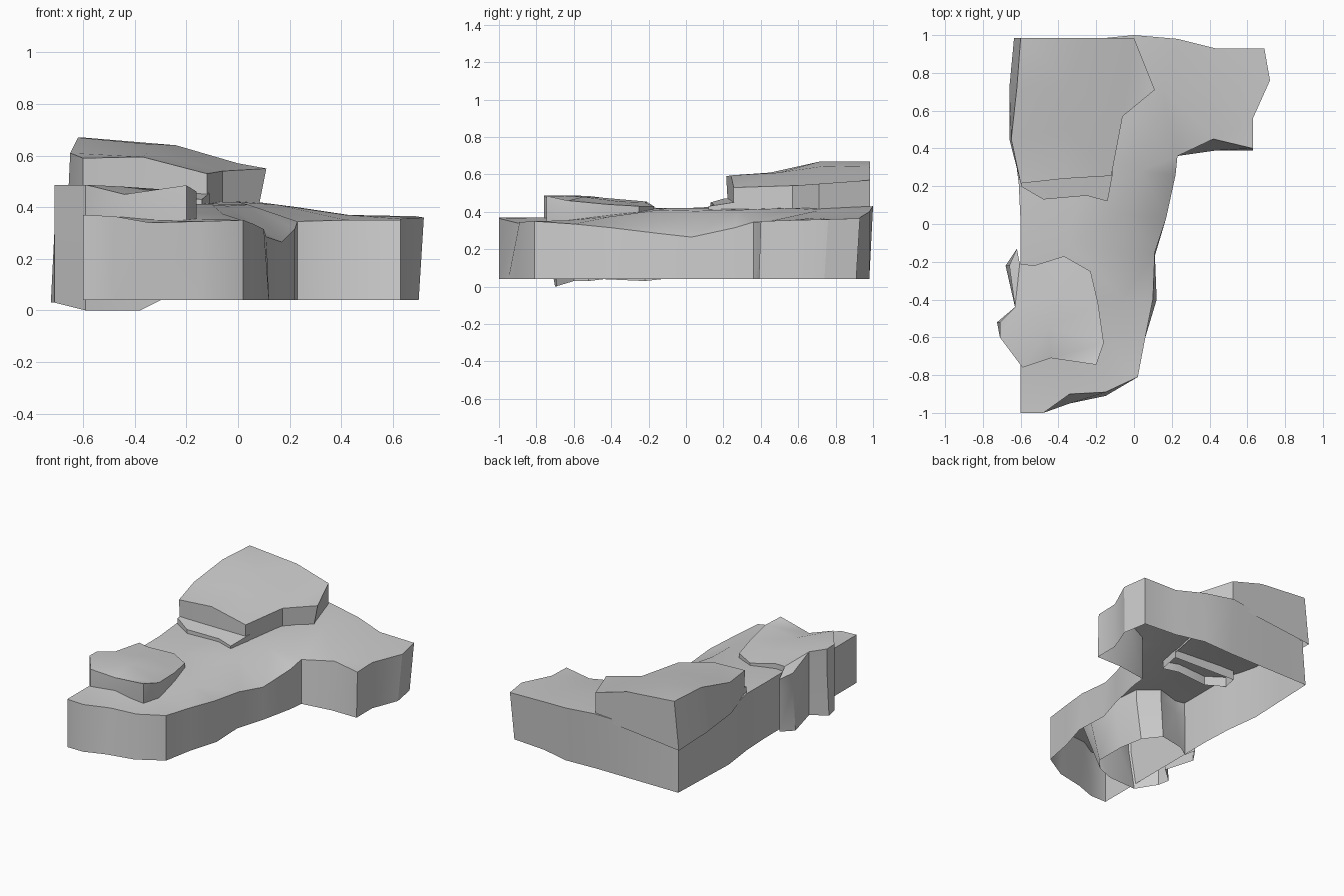
import bpy, math
from mathutils import Vector
from mathutils.geometry import delaunay_2d_cdt


def rock(name, rim, inner, bottom, shifts=None, knee=None):
    """Uneven triangulated cap with a wall dropped from its rim; open underneath.
    shifts moves single foot points; knee keeps the wall upright down to that height."""
    shifts = shifts or {}
    n = len(rim)
    pts = [Vector(p) for p in rim + inner]
    flat, _, tris, orig, _, _ = delaunay_2d_cdt(
        [p.xy for p in pts], [(i, (i + 1) % n) for i in range(n)], [], 1, 1e-5)
    verts = list(pts)
    rings = [list(range(n))]
    if knee is not None:
        rings.append(list(range(len(verts), len(verts) + n)))
        verts += [Vector((p.x, p.y, knee)) for p in pts[:n]]
    rings.append(list(range(len(verts), len(verts) + n)))
    for i, p in enumerate(pts[:n]):
        dx, dy, z = shifts.get(i, (0, 0, bottom))
        verts.append(Vector((p.x + dx, p.y + dy, z)))
    faces = []
    for t in tris:
        f = [orig[i][0] for i in t]
        a, b, c = (pts[i].xy for i in f)
        if (b - a).cross(c - a) < 0:
            f.reverse()
        faces.append(f)
    for up, low in zip(rings, rings[1:]):
        for i in range(n):
            j = (i + 1) % n
            faces.append((up[j], up[i], low[i], low[j]))
    mesh = bpy.data.meshes.new(name)
    mesh.from_pydata(verts, [], faces)
    mesh.update()
    obj = bpy.data.objects.new(name, mesh)
    bpy.context.collection.objects.link(obj)
    bpy.ops.object.select_all(action='DESELECT')
    obj.select_set(True)
    bpy.context.view_layer.objects.active = obj
    bpy.ops.object.shade_smooth_by_angle(angle=math.radians(32))
    return obj


# L-shaped lower shelf (rims run counter-clockwise seen from above)
rock("base_ledge",
     [(-.60, -1.0, .37), (-.48, -1.0, .365), (-.34, -.90, .34), (-.15, -.89, .345),
      (.02, -.81, .35), (.06, -.60, .335), (.10, -.40, .315), (.11, -.15, .285),
      (.17, .03, .265), (.22, .26, .315), (.23, .36, .345), (.42, .45, .35),
      (.63, .40, .35), (.63, .56, .355), (.72, .76, .36), (.69, .93, .365),
      (.43, .93, .37), (.23, .98, .40), (0, 1.0, .43), (-.30, .97, .41),
      (-.61, .95, .37), (-.63, .70, .40), (-.64, .45, .41), (-.61, .21, .43),
      (-.60, 0, .42), (-.60, -.20, .42), (-.60, -.45, .40), (-.60, -.75, .37)],
     [(-.15, -.62, .355), (-.06, -.40, .375), (-.10, -.15, .41), (-.04, .05, .405),
      (-.35, -.10, .42), (.04, .28, .41), (0, .55, .42), (.15, .72, .41),
      (.42, .70, .37), (-.35, -.75, .35), (-.30, .40, .42), (-.30, .15, .42)],
     .04,
     {2: (0, -.05, .04), 3: (0, -.02, .04), 6: (.02, 0, .04), 7: (0, -.02, .04),
      11: (.02, -.06, .04), 12: (0, -.01, .04), 14: (-.02, -.02, .04),
      15: (-.02, -.02, .04), 18: (0, -.03, .04), 20: (-.01, .02, .04)})

# Boulder pressed into the left flank, reaching down to the ground
rock("side_boulder",
     [(-.59, -.76, .487), (-.44, -.71, .45), (-.20, -.745, .485), (-.16, -.63, .46),
      (-.19, -.42, .44), (-.23, -.25, .43), (-.37, -.17, .43), (-.53, -.22, .45),
      (-.605, -.21, .455), (-.62, -.13, .40), (-.66, -.22, .42), (-.63, -.44, .475),
      (-.71, -.52, .485), (-.71, -.60, .487)],
     [(-.45, -.55, .48), (-.40, -.35, .455)],
     .04,
     {0: (0, .06, 0), 1: (.06, .02, 0), 2: (-.10, .05, .04), 3: (-.08, 0, .05),
      4: (-.05, 0, .05), 5: (-.04, 0, .05), 6: (0, .02, .06), 7: (0, .05, .05),
      10: (-.02, 0, .03), 12: (-.015, 0, .03), 13: (0, 0, .03)},
     knee=.33)

# Raised slab on the back left corner
rock("upper_slab",
     [(-.60, .215, .59), (-.37, .24, .595), (-.12, .255, .53), (-.06, .57, .54),
      (.11, .71, .55), (0, .985, .57), (-.24, .985, .64), (-.60, .985, .67),
      (-.62, .72, .67), (-.65, .45, .61)],
     [(-.35, .74, .645), (-.35, .50, .61)],
     .40,
     {4: (-.03, 0, .40), 6: (0, 0, .38), 7: (-.035, 0, .34), 8: (-.04, 0, .37),
      9: (-.01, 0, .40), 0: (0, .01, .42)})

# Narrow step below the slab's front face
rock("slab_step",
     [(-.60, .20, .47), (-.48, .13, .45), (-.25, .15, .44), (-.14, .12, .43),
      (-.11, .28, .455), (-.58, .30, .48)],
     [], .36)
